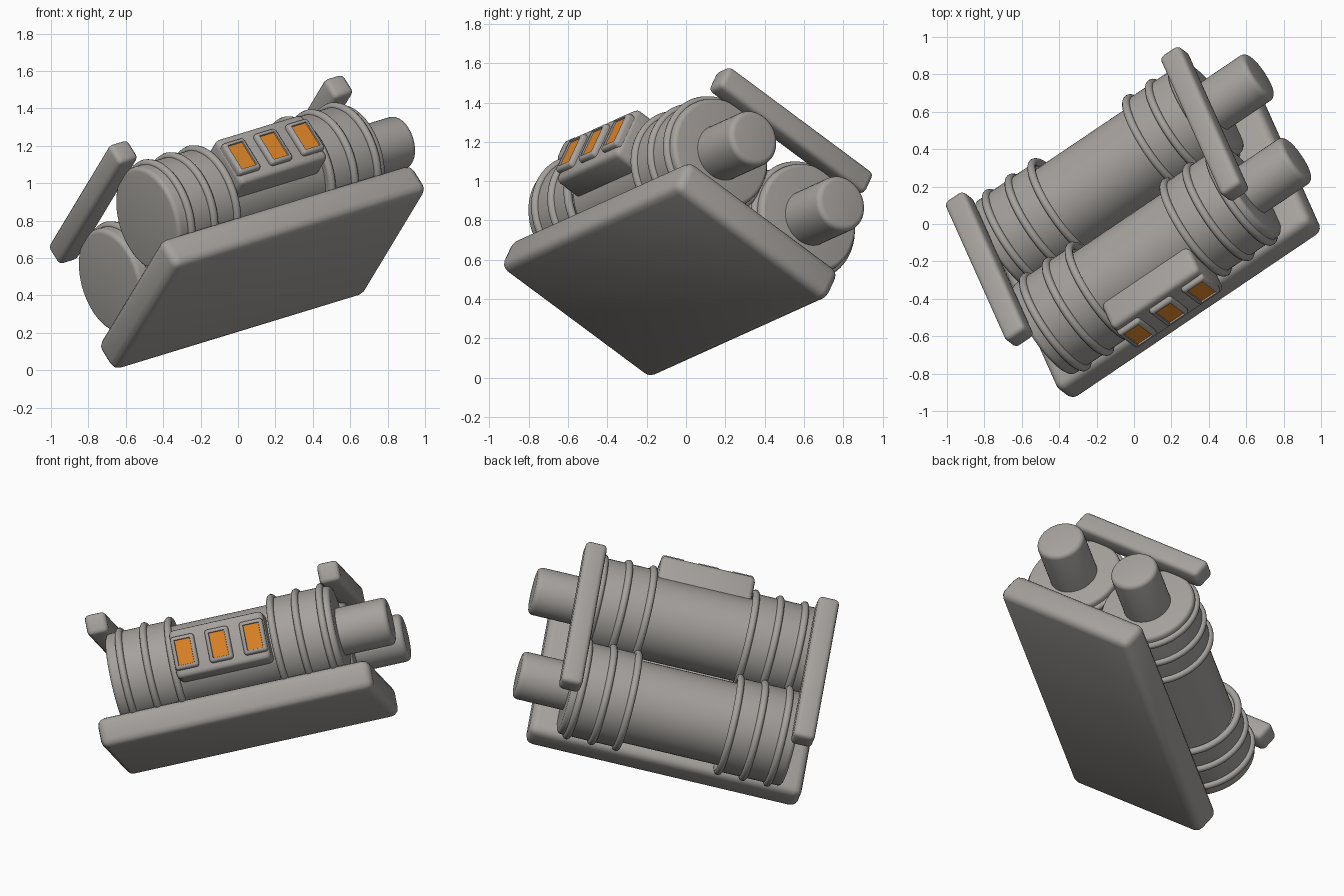
import bpy, bmesh, math
from mathutils import Matrix, Vector

old = bpy.data.objects.get("Cube")
if old:
    bpy.data.objects.remove(old, do_unlink=True)


def material(name, rgb):
    m = bpy.data.materials.new(name)
    m.use_nodes = True
    col = (*rgb, 1.0)
    m.diffuse_color = col
    bsdf = next(n for n in m.node_tree.nodes if n.type == 'BSDF_PRINCIPLED')
    bsdf.inputs["Base Color"].default_value = col
    return m


GREY = material("warm grey metal", (0.38, 0.36, 0.34))
ORANGE = material("orange light", (0.72, 0.23, 0.02))

# Tilted frame of the whole device: x along the tanks, y across, z off the plate
ALONG = Vector((0.8035, 0.542, 0.245)).normalized()
ACROSS = Vector((-0.338, 0.755, -0.561))
ACROSS = (ACROSS - ALONG * ACROSS.dot(ALONG)).normalized()
TILT = Matrix((ALONG, ACROSS, ALONG.cross(ACROSS))).transposed().to_4x4()

MID = 0.19             # middle of the device along the tanks
TANK_Z = 0.667
TANKS = {"front": -0.717, "back": -0.126}


def finish(name, bm, loc, mats=(GREY,)):
    bmesh.ops.recalc_face_normals(bm, faces=bm.faces)
    me = bpy.data.meshes.new(name)
    bm.to_mesh(me)
    bm.free()
    for m in mats:
        me.materials.append(m)
    ob = bpy.data.objects.new(name, me)
    bpy.context.collection.objects.link(ob)
    ob.matrix_world = TILT @ Matrix.Translation(loc)
    bpy.ops.object.select_all(action='DESELECT')
    ob.select_set(True)
    bpy.context.view_layer.objects.active = ob
    bpy.ops.object.shade_smooth_by_angle(angle=math.radians(40))
    return ob


def rounded_box(size, bevel):
    bm = bmesh.new()
    bmesh.ops.create_cube(bm, size=1.0)
    bmesh.ops.scale(bm, vec=size, verts=bm.verts)
    bmesh.ops.bevel(bm, geom=bm.edges[:], offset=bevel, segments=3,
                    profile=0.5, affect='EDGES')
    return bm


def lathe(profile, steps=64):
    """Revolve (along, radius) points around the tank axis."""
    bm = bmesh.new()
    vs = [bm.verts.new((a, 0, r)) for a, r in profile]
    es = [bm.edges.new(p) for p in zip(vs, vs[1:])]
    bmesh.ops.spin(bm, geom=vs + es, cent=(0, 0, 0), axis=(1, 0, 0),
                   angle=math.tau, steps=steps)
    bmesh.ops.remove_doubles(bm, verts=bm.verts, dist=0.0005)
    return bm


def end_round(a, r, b, direction):
    """Rounded rim from the side of a cylinder to its flat end."""
    pts = [(a + direction * b * (math.sin(t) - 1), r + b * (math.cos(t) - 1))
           for t in (i * math.pi / 8 for i in range(5))]
    return pts + [(a, 0)]


def ring(major, minor):
    n = 12
    return lathe([(minor * math.sin(i * math.tau / n),
                   major + minor * math.cos(i * math.tau / n))
                  for i in range(n + 1)])


# Base plate
finish("base_plate", rounded_box((1.68, 1.02, 0.185), 0.047), (0.195, -0.415, 0.34))

# Tanks with thicker ends, hoops and outlet pipes
END_R, MID_R, STEP = 0.288, 0.252, 0.31
for side, y in TANKS.items():
    left = end_round(-0.695, END_R, 0.025, -1)[::-1]
    waist = [(-STEP, END_R), (-STEP, MID_R), (STEP, MID_R), (STEP, END_R)]
    right = end_round(0.69, END_R, 0.025, 1)
    finish(side + "_tank", lathe(left + waist + right), (MID, y, TANK_Z))

    for end, sign in (("left", 1), ("right", -1)):
        for i in range(3):
            finish(f"{side}_hoop_{end}_{i + 1}", ring(0.289, 0.022),
                   (MID + 0.01 + sign * (0.315 + 0.152 * i), y, TANK_Z))

    pipe = [(0.6, 0), (0.6, 0.145)] + end_round(1.0, 0.145, 0.03, 1)
    finish(side + "_outlet_pipe", lathe(pipe, 48), (MID, y, TANK_Z))

# Clamp bars across both tanks
for end, x in (("left", 0.9), ("right", -0.533)):
    finish(end + "_clamp_bar", rounded_box((0.13, 0.98, 0.13), 0.028),
           (x, -0.425, 1.0))

# Control housing on the side of the front tank
finish("control_housing", rounded_box((0.58, 0.24, 0.3), 0.03),
       (MID, -0.955, 0.68))

# Framed lights: the front face is inset, sunk and coloured
for i in (-1, 0, 1):
    bm = rounded_box((0.145, 0.07, 0.205), 0.018)
    face = min(bm.faces, key=lambda f: f.calc_center_median().y)
    bmesh.ops.inset_region(bm, faces=[face], thickness=0.008, depth=0)
    bmesh.ops.inset_region(bm, faces=[face], thickness=0.003, depth=-0.008)
    face.material_index = 1
    finish(f"light_{i + 2}", bm, (MID + 0.212 * i, -1.068, 0.68), (GREY, ORANGE))
